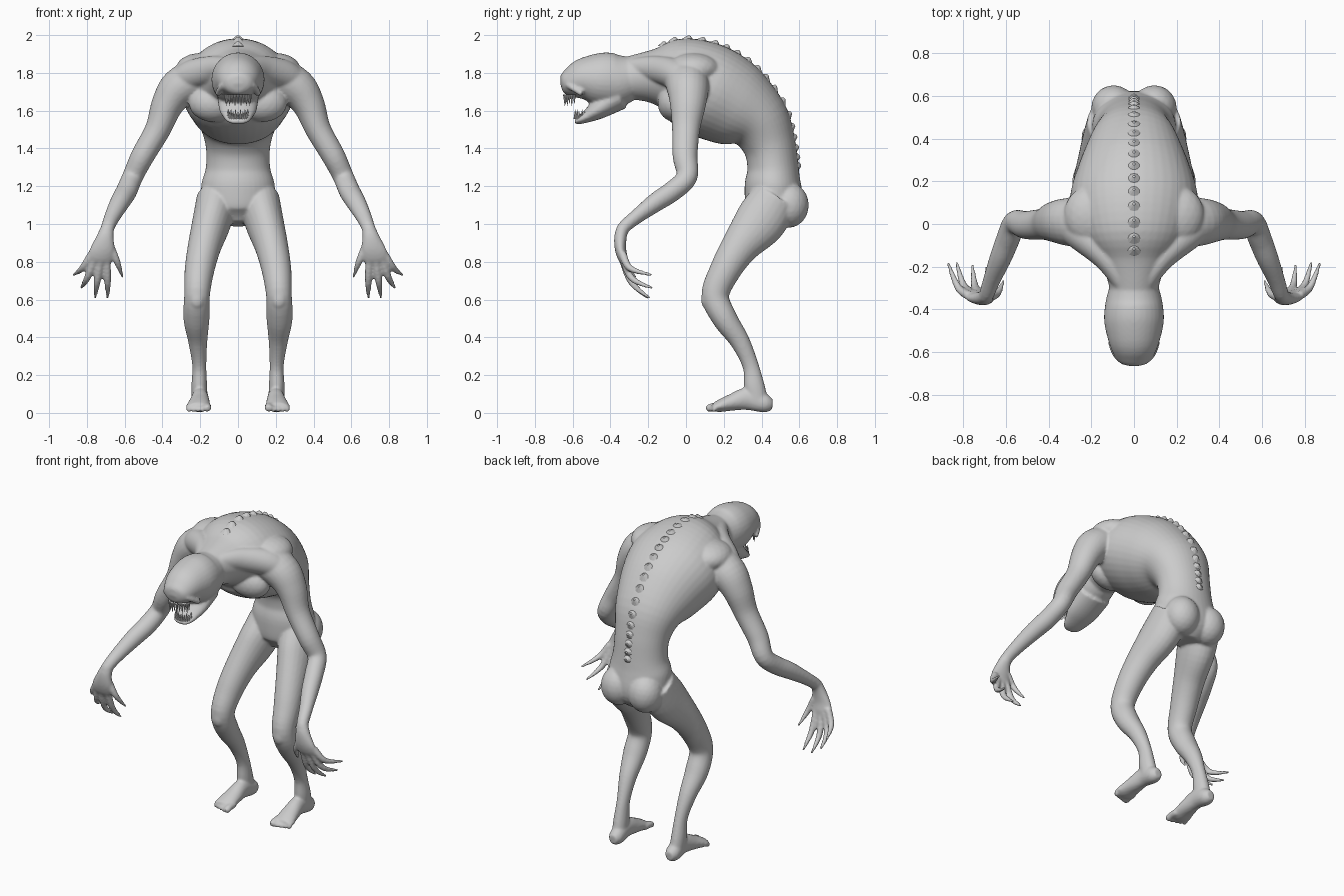
import bpy, bmesh, math
from mathutils import Vector, Matrix


def rings(keys, ref, sub=5):
    """Smoothly interpolate (x, y, z, half_a, half_b) keys into oriented ellipses."""
    pts = []
    n = len(keys)
    for i in range(n - 1):
        p = [keys[max(i - 1, 0)], keys[i], keys[i + 1], keys[min(i + 2, n - 1)]]
        for s in range(sub + (i == n - 2)):
            t = s / sub
            pts.append([0.5 * (2 * b + (c - a) * t + (2 * a - 5 * b + 4 * c - d) * t * t
                               + (3 * b - a - 3 * c + d) * t ** 3)
                        for a, b, c, d in zip(*p)])
    out = []
    for i, q in enumerate(pts):
        a, b = pts[max(i - 1, 0)], pts[min(i + 1, len(pts) - 1)]
        tan = (Vector(b[:3]) - Vector(a[:3])).normalized()
        side = (ref - ref.dot(tan) * tan).normalized()
        out.append((Vector(q[:3]), side, tan.cross(side), max(q[3], .004), max(q[4], .004)))
    return out


def tube(bm, keys, ref=Vector((1, 0, 0)), mirror=False, seg=24):
    for sx in ((1, -1) if mirror else (1,)):
        loops = []
        for c, side, up, a, b in rings(keys, ref):
            loop = []
            for k in range(seg):
                ang = 2 * math.pi * k / seg
                v = c + side * a * math.cos(ang) + up * b * math.sin(ang)
                loop.append(bm.verts.new((v.x * sx, v.y, v.z)))
            loops.append(loop)
        for l0, l1 in zip(loops, loops[1:]):
            for k in range(seg):
                j = (k + 1) % seg
                bm.faces.new((l0[k], l0[j], l1[j], l1[k]))
        bm.faces.new(loops[0])
        bm.faces.new(loops[-1])


def blob(bm, center, radii, tilt=0):
    for sx in (1, -1):
        m = (Matrix.Translation((center[0] * sx, center[1], center[2]))
             @ Matrix.Rotation(tilt, 4, 'X') @ Matrix.Diagonal((*radii, 1)))
        bmesh.ops.create_icosphere(bm, subdivisions=3, radius=1, matrix=m)


def finish(bm, name):
    bmesh.ops.recalc_face_normals(bm, faces=bm.faces[:])
    me = bpy.data.meshes.new(name)
    bm.to_mesh(me)
    bm.free()
    ob = bpy.data.objects.new(name, me)
    bpy.context.collection.objects.link(ob)
    return ob


Y = Vector((0, 1, 0))
bm = bmesh.new()

# torso, from pelvis along the hunched spine to the neck
torso = [(0, .46, 1.00, .09, .09), (0, .47, 1.08, .18, .15), (0, .46, 1.20, .195, .15),
         (0, .46, 1.30, .17, .135), (0, .44, 1.42, .172, .14), (0, .38, 1.54, .21, .175),
         (0, .26, 1.63, .262, .23), (0, .11, 1.71, .30, .25), (0, -.04, 1.77, .26, .22),
         (0, -.16, 1.78, .17, .15), (0, -.27, 1.775, .122, .12), (0, -.36, 1.76, .11, .11)]
tube(bm, torso, seg=40)

# shoulder blades, chest, neck slope and buttocks
blob(bm, (.20, .04, 1.82), (.13, .14, .085))
blob(bm, (.13, -.06, 1.64), (.13, .09, .10))
blob(bm, (.095, .545, 1.10), (.105, .105, .12))
tube(bm, [(.05, -.27, 1.83, .05, .05), (.13, -.16, 1.82, .07, .06),
          (.24, -.05, 1.79, .08, .08), (.32, 0, 1.74, .07, .07)], Vector((0, 0, 1)), True)

# skull and lower jaw
tube(bm, [(0, -.28, 1.78, .11, .11), (0, -.36, 1.762, .132, .14), (0, -.45, 1.765, .14, .142),
          (0, -.54, 1.765, .122, .115), (0, -.61, 1.745, .095, .08),
          (0, -.645, 1.73, .068, .052), (0, -.66, 1.725, .03, .025)], seg=32)
tube(bm, [(0, -.36, 1.68, .11, .08), (0, -.46, 1.61, .10, .055), (0, -.52, 1.572, .08, .035),
          (0, -.565, 1.548, .06, .02), (0, -.59, 1.54, .03, .01)])
# hood ridge over the upper lip
tube(bm, [(-.108, -.55, 1.69, .016, .016), (-.075, -.62, 1.735, .018, .018),
          (0, -.645, 1.757, .018, .018), (.075, -.62, 1.735, .018, .018),
          (.108, -.55, 1.69, .016, .016)], Vector((0, 0, 1)))

# arms
tube(bm, [(.20, 0, 1.78, .12, .11), (.31, .01, 1.72, .112, .105), (.375, .01, 1.63, .095, .085),
          (.425, 0, 1.50, .074, .068), (.505, -.005, 1.36, .066, .062),
          (.558, .005, 1.25, .056, .055), (.59, -.07, 1.175, .054, .056),
          (.625, -.16, 1.115, .05, .052), (.665, -.26, 1.04, .038, .042),
          (.69, -.33, .98, .034, .036), (.70, -.345, .93, .03, .04)], Y, True)
# palms
tube(bm, [(.692, -.335, .98, .034, .032), (.703, -.347, .93, .046, .033),
          (.715, -.347, .87, .064, .03), (.728, -.335, .82, .068, .026),
          (.732, -.325, .795, .05, .018)], mirror=True)
# clawed fingers and thumb
for base, mid, tip in [((.775, -.335, .84), (.825, -.295, .765), (.872, -.18, .73)),
                       ((.76, -.33, .81), (.80, -.285, .71), (.832, -.175, .66)),
                       ((.73, -.33, .80), (.747, -.285, .685), (.757, -.19, .607)),
                       ((.695, -.33, .81), (.69, -.285, .69), (.69, -.20, .605)),
                       ((.675, -.34, .88), (.64, -.325, .80), (.61, -.265, .715))]:
    tube(bm, [(*base, .022, .022), (*mid, .018, .018), (*tip, .007, .007)],
         mirror=True, seg=12)

# legs
tube(bm, [(.11, .47, 1.13, .11, .13), (.14, .39, 1.01, .102, .135), (.178, .285, .88, .088, .1),
          (.205, .205, .75, .078, .082), (.217, .155, .62, .068, .073),
          (.22, .205, .50, .069, .066), (.213, .285, .38, .051, .052),
          (.205, .342, .25, .037, .043), (.205, .362, .14, .042, .055),
          (.203, .38, .06, .042, .055)], mirror=True)
blob(bm, (.217, .115, .60), (.042, .035, .055))
# feet
tube(bm, [(.20, .458, .045, .025, .028), (.20, .42, .05, .045, .049), (.20, .33, .075, .044, .06),
          (.204, .24, .055, .055, .044), (.21, .175, .036, .062, .032),
          (.21, .145, .03, .055, .022)], mirror=True)
# toes
for i in range(5):
    x, r, end = .163 + i * .024, .021 if i == 0 else .015, .105 + .008 * i
    tube(bm, [(x, .19, .035, r, r), (x, (end + .19) / 2, .033, r, r),
              (x, end + .012, r + .003, r, r * .9), (x, end, r, r * .5, r * .5)],
         mirror=True, seg=12)

# fuse everything into one smooth skin
body = finish(bm, "body")
rem = body.modifiers.new("fuse", 'REMESH')
rem.mode = 'VOXEL'
rem.voxel_size = .008
rem.use_smooth_shade = True
smo = body.modifiers.new("relax", 'SMOOTH')
smo.factor = .5
smo.iterations = 5
bpy.context.view_layer.objects.active = body
for name in ("fuse", "relax"):
    bpy.ops.object.modifier_apply(modifier=name)

# upper and lower teeth
bm = bmesh.new()
for i in range(13):
    a = math.radians(-84 + 14 * i)
    long = .04 if i % 2 else .028
    for cx, cy, z, depth, flip in ((.066, -.585, 1.685, long + .02, True),
                                   (.055, -.53, 1.555, long + .012, False)):
        m = Matrix.Translation((cx * math.sin(a), cy - .058 * math.cos(a),
                                z + (-depth / 2 if flip else depth / 2)))
        if flip:
            m = m @ Matrix.Rotation(math.pi, 4, 'X')
        bmesh.ops.create_cone(bm, cap_ends=True, segments=8, radius1=.008, radius2=.001,
                              depth=depth, matrix=m)
finish(bm, "teeth")

# row of bony plates down the spine
bm = bmesh.new()
spine = rings(torso, Vector((1, 0, 0)), 3)[9:27]
for c, side, up, a, b in spine:
    tan = up.cross(side)
    rot = Matrix((side, tan, up)).transposed().to_4x4()
    m = (Matrix.Translation(c + up * (b + .002)) @ rot @ Matrix.Diagonal((1.1, 1, 1, 1)))
    bmesh.ops.create_cone(bm, cap_ends=True, segments=10, radius1=.034, radius2=.006,
                          depth=.026, matrix=m)
finish(bm, "spine_ridge")
